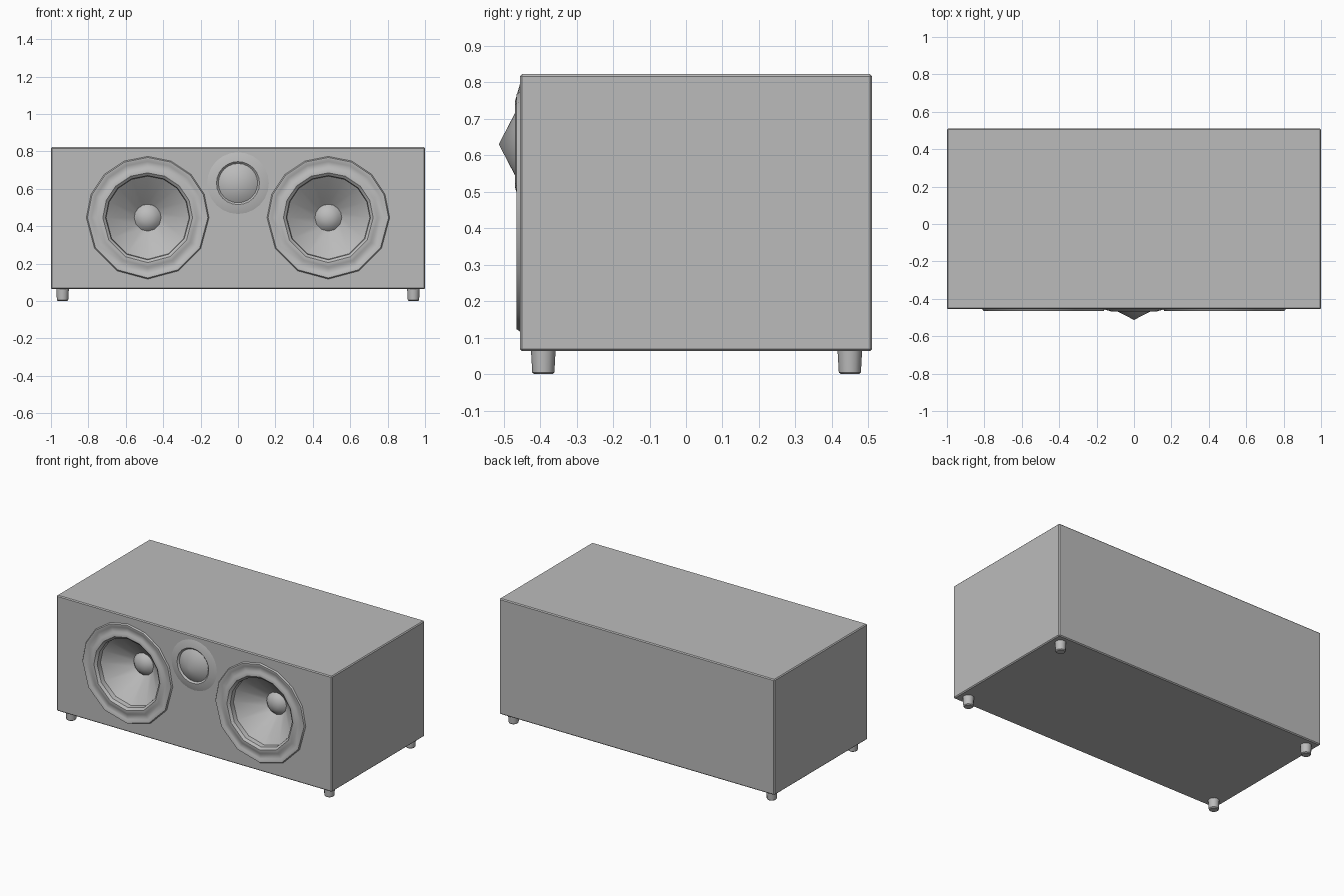
import bpy, bmesh
from math import cos, sin, pi, radians

if "Cube" in bpy.data.objects:
    bpy.data.objects.remove(bpy.data.objects["Cube"], do_unlink=True)

grey = bpy.data.materials.new("plain_grey")
grey.use_nodes = True
colour = (0.5, 0.5, 0.5, 1)
grey.diffuse_color = colour
grey.node_tree.nodes["Principled BSDF"].inputs["Base Color"].default_value = colour


def add_object(name, bm, location=(0, 0, 0), smooth=None):
    mesh = bpy.data.meshes.new(name)
    bm.to_mesh(mesh)
    bm.free()
    mesh.materials.append(grey)
    obj = bpy.data.objects.new(name, mesh)
    obj.location = location
    bpy.context.collection.objects.link(obj)
    bpy.ops.object.select_all(action="DESELECT")
    obj.select_set(True)
    bpy.context.view_layer.objects.active = obj
    if smooth:
        bpy.ops.object.shade_smooth_by_angle(angle=radians(smooth))
    return obj


def lathe(name, profile, angles, location):
    """Turn (radius, y) points, outside to centre, about the y axis."""
    bm = bmesh.new()
    rings = []
    for r, y in profile:
        if r == 0:
            rings.append([bm.verts.new((0, y, 0))] * len(angles))
        else:
            rings.append([bm.verts.new((r * cos(a), y, r * sin(a))) for a in angles])
    for outer, inner in zip(rings, rings[1:]):
        for i in range(len(angles)):
            j = (i + 1) % len(angles)
            corners = [outer[i], outer[j], inner[j], inner[i]]
            bm.faces.new(list(dict.fromkeys(corners)))
    return add_object(name, bm, location, smooth=35)


FRONT, BACK, BOTTOM, TOP = -0.455, 0.51, 0.063, 0.822
WOOFER_X, WOOFER_Z = 0.483, 0.445

# Cabinet with slightly softened edges
bm = bmesh.new()
bmesh.ops.create_cube(bm, size=1)
bmesh.ops.scale(bm, vec=(2, BACK - FRONT, TOP - BOTTOM), verts=bm.verts)
bmesh.ops.bevel(bm, geom=bm.edges[:], offset=0.006, segments=1, affect="EDGES")
cabinet = add_object("cabinet", bm, (0, (FRONT + BACK) / 2, (TOP + BOTTOM) / 2))

# Round openings for the two woofers
for side in (-1, 1):
    bpy.ops.mesh.primitive_cylinder_add(
        vertices=24, radius=0.25, depth=0.6, rotation=(pi / 2, 0, 0),
        location=(side * WOOFER_X, FRONT, WOOFER_Z))
    cutter = bpy.context.object
    cutter.hide_render = True
    cut = cabinet.modifiers.new("woofer_opening", "BOOLEAN")
    cut.operation = "DIFFERENCE"
    cut.object = cutter
    bpy.context.view_layer.objects.active = cabinet
    bpy.ops.object.modifier_apply(modifier=cut.name)
    bpy.data.objects.remove(cutter, do_unlink=True)

# Woofers: raised rim, surround, deep cone and dust cap
upper = [pi * i / 8 for i in range(8)]
lower = [pi + pi * i / 6 for i in range(6)]
woofer = [(0.328, FRONT), (0.322, -0.464), (0.312, -0.464), (0.30, -0.457),
          (0.272, -0.457), (0.262, -0.463), (0.24, -0.463), (0.225, -0.45),
          (0.222, -0.42), (0.215, -0.415), (0.072, -0.29)]
cap = [(0.074, -0.288), (0.055, -0.308), (0.03, -0.32), (0, -0.325)]
for side, label in ((-1, "right"), (1, "left")):
    spot = (side * WOOFER_X, 0, WOOFER_Z)
    lathe(label + "_woofer", woofer, upper + lower, spot)
    lathe(label + "_dust_cap", cap, upper + lower, spot)

# Tweeter: sloping plate, groove and pointed dome
ring = [2 * pi * i / 24 for i in range(24)]
lathe("tweeter", [(0.165, FRONT), (0.12, -0.468), (0.115, -0.468), (0.105, -0.458),
                  (0.10, -0.461), (0, -0.513)], ring, (0, 0, 0.63))

# Four tapered feet
for x, side in ((-0.938, "right"), (0.938, "left")):
    for y, end in ((-0.391, "front"), (0.449, "back")):
        bm = bmesh.new()
        bmesh.ops.create_cone(bm, cap_ends=True, segments=12, radius1=0.030,
                              radius2=0.034, depth=0.07)
        rim = [e for e in bm.edges if all(v.co.z < 0 for v in e.verts)]
        bmesh.ops.bevel(bm, geom=rim, offset=0.005, segments=1, affect="EDGES")
        add_object(f"{end}_{side}_foot", bm, (x, y, 0.035), smooth=40)
